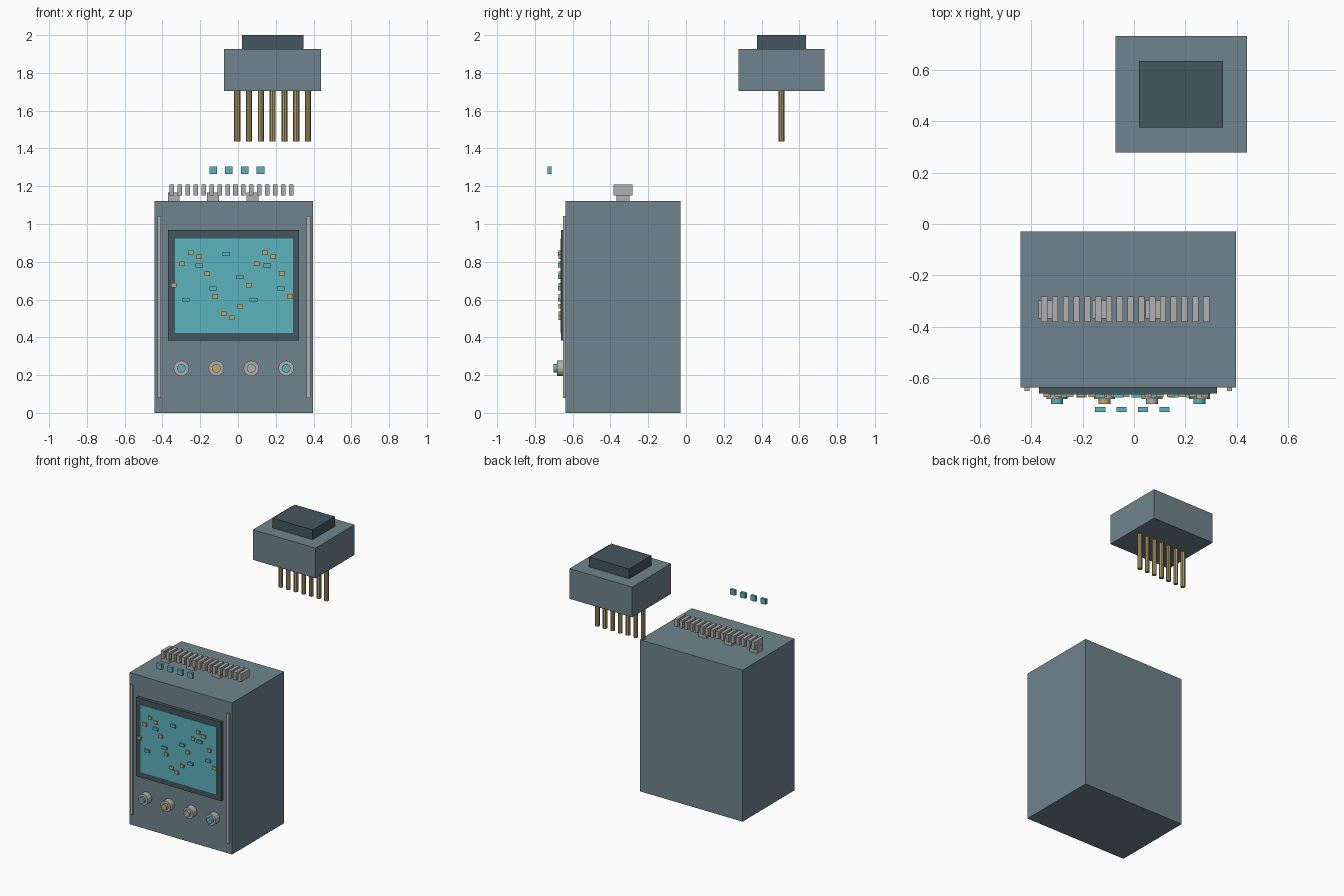
import bpy, bmesh, math
from mathutils import Matrix, Vector

if "Cube" in bpy.data.objects:
    bpy.data.objects.remove(bpy.data.objects["Cube"], do_unlink=True)


def material(name, rgb):
    """Flat material from display values 0-255, stored as linear."""
    lin = [((c / 255 + 0.055) / 1.055) ** 2.4 for c in rgb]
    m = bpy.data.materials.new(name)
    m.use_nodes = True
    m.diffuse_color = (*lin, 1)
    m.node_tree.nodes["Principled BSDF"].inputs["Base Color"].default_value = (*lin, 1)
    return m


slate = material("slate_case", (112, 132, 141))
dark = material("dark_slate", (69, 86, 95))
teal = material("teal_glow", (92, 179, 191))
gold = material("gold_trace", (195, 166, 107))
brass = material("brass_pin", (172, 154, 102))
silver = material("pale_metal", (175, 176, 175))


def finish(name, bm, mat):
    mesh = bpy.data.meshes.new(name)
    bm.to_mesh(mesh)
    bm.free()
    mesh.materials.append(mat)
    obj = bpy.data.objects.new(name, mesh)
    bpy.context.collection.objects.link(obj)
    return obj


def boxes(name, mat, spans):
    """One object made of boxes, each given as (x0, x1), (y0, y1), (z0, z1)."""
    bm = bmesh.new()
    for span in spans:
        centre = Vector([(a + b) / 2 for a, b in span])
        size = Vector([b - a for a, b in span])
        bmesh.ops.create_cube(bm, size=1,
                              matrix=Matrix.Translation(centre) @ Matrix.Diagonal(size).to_4x4())
    return finish(name, bm, mat)


def around(centre, width):
    return (centre - width / 2, centre + width / 2)


def cylinder(name, mat, radius, depth, centre, sides, axis="Z"):
    bm = bmesh.new()
    turn = Matrix.Rotation(math.pi / 2, 4, "X") if axis == "Y" else Matrix()
    bmesh.ops.create_cone(bm, cap_ends=True, segments=sides, radius1=radius,
                          radius2=radius, depth=depth,
                          matrix=Matrix.Translation(centre) @ turn)
    return finish(name, bm, mat)


FRONT = -0.637

# Main housing with front rails
boxes("housing", slate, [((-0.442, 0.398), (FRONT, -0.03), (0, 1.121))])
boxes("front_rails", silver,
      [(around(x, 0.019), (-0.651, FRONT), (0.08, 1.042)) for x in (-0.417, 0.373)])

# Display: frame and screen
boxes("screen_frame", dark, [((-0.371, 0.324), (-0.661, FRONT), (0.384, 0.967))])
boxes("screen", teal, [((-0.334, 0.291), (-0.664, -0.655), (0.424, 0.922))])

# Sine trace and marker blocks on the screen
boxes("wave_trace", gold,
      [(around(-0.339 + 0.0439 * i, 0.029), (-0.674, -0.655),
        around(0.676 + 0.175 * math.sin(math.radians(40 * i)), 0.024)) for i in range(15)])
boxes("screen_markers", teal,
      [(around(-0.276 + 0.0716 * i, 0.04), (-0.677, -0.655),
        around(0.599 + 0.0604 * (i * 3 % 5), 0.021)) for i in range(8)])

# Control knobs
for i, cap in enumerate((teal, gold, silver, teal)):
    x = -0.3 + 0.185 * i
    cylinder(f"knob_base_{i + 1}", silver, 0.041, 0.05, (x, -0.658, 0.236), 16, "Y")
    cylinder(f"knob_cap_{i + 1}", cap, 0.023, 0.05, (x, -0.677, 0.236), 16, "Y")

# Contact strip on top with its supports
boxes("strip_supports", silver,
      [(around(x, 0.063), (-0.368, -0.299), (1.115, 1.166)) for x in (-0.34, -0.133, 0.077)])
boxes("contact_strip", silver,
      [(around(-0.35 + 0.0421 * i, 0.024), (-0.383, -0.283), (1.151, 1.208))
       for i in range(16)])

# Floating indicator blocks
boxes("indicator_blocks", teal,
      [(around(-0.132 + 0.0837 * i, 0.04), (-0.733, -0.713), (1.265, 1.304))
       for i in range(4)])

# Separate plug with cap and pins
boxes("plug_body", slate, [((-0.073, 0.44), (0.278, 0.733), (1.704, 1.927))])
boxes("plug_cap", dark, [((0.02, 0.347), (0.376, 0.636), (1.92, 2.0))])
for i in range(7):
    cylinder(f"plug_pin_{i + 1}", brass, 0.016, 0.274,
             (-0.004 + 0.0625 * i, 0.505, 1.573), 8)
